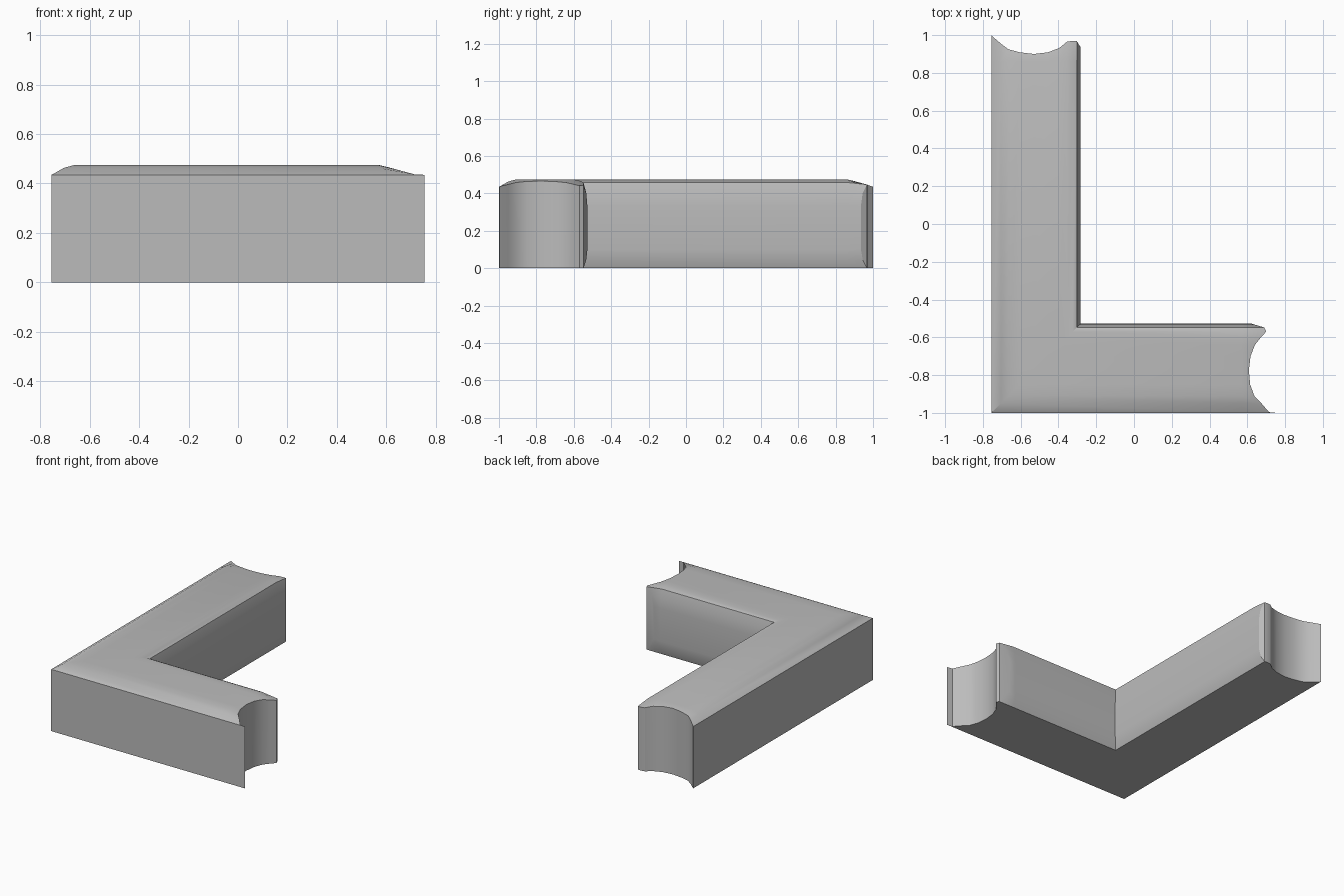
import bpy, bmesh, math

cube = bpy.data.objects.get("Cube")
if cube:
    bpy.data.objects.remove(cube, do_unlink=True)

grey = bpy.data.materials.new("plain_grey")
grey.use_nodes = True
colour = (0.5, 0.5, 0.5, 1)
grey.diffuse_color = colour
grey.node_tree.nodes["Principled BSDF"].inputs["Base Color"].default_value = colour

OUT_X, OUT_Y = -0.755, -1.0

# Top of the section: distance from the outer wall, height
TOP = [(0, .435), (.004, .437), (.05, .463), (.09, .474), (.15, .475), (.225, .475),
       (.30, .475), (.36, .475), (.40, .474), (.43, .468), (.452, .458)]
# Inner wall, from the top edge down to the floor
WALL = [(.467, .40), (.473, .33), (.473, .10), (.466, .04), (.452, 0)]
# Hollow end line of each arm, one value per top point, then the inner wall
END_X = [.755, .715, .675, .637, .615, .608, .617, .64, .672, .70, .69]
END_Y = [1.0, .995, .955, .925, .909, .90, .909, .932, .965, .97, .968]
SECTION = TOP + WALL
BOTTOM = [(t, 0) for t, z in reversed(TOP[:-1])]
RING = SECTION + BOTTOM


def along(ends, t, wall_end):
    """End position of an arm at distance t from its outer wall."""
    for (a, _), (b, _), p, q in zip(TOP, TOP[1:], ends, ends[1:]):
        if t <= b:
            return p + (q - p) * (t - a) / (b - a)
    k = (t - TOP[-1][0]) / (.473 - TOP[-1][0])
    return ends[-1] + (wall_end - ends[-1]) * k


def arm_rings(ends, wall_end, flat_end, place):
    """Rings from the end of an arm back to its level part."""
    end, level = [], []
    for t, z in RING:
        a = along(ends, t, wall_end)
        drop = max(0, a - flat_end) * .27
        end.append(place(a, t, min(z, max(.435, .476 - drop))))
        level.append(place(flat_end, t, z))
    return end, level


x_end, x_level = arm_rings(END_X, .62, .57, lambda a, t, z: (a, OUT_Y + t, z))
y_end, y_level = arm_rings(END_Y, .935, .86, lambda a, t, z: (OUT_X + t, a, z))
mitre = [(OUT_X + t, OUT_Y + t, z) for t, z in RING]

# Loft the arms through the mitred corner
bm = bmesh.new()
rings = [[bm.verts.new(p) for p in ring]
         for ring in (x_end, x_level, mitre, y_level, y_end)]
n = len(RING)
for r, s in zip(rings, rings[1:]):
    for i in range(n):
        j = (i + 1) % n
        bm.faces.new((r[i], r[j], s[j], s[i]))

# Close the hollow ends with upright strips
last = len(TOP) - 1
floor = len(SECTION) - 1
for ring in (rings[0], rings[-1]):
    for i in range(last):
        low = (floor + last - i) % n
        bm.faces.new((ring[i], ring[i + 1], ring[low - 1], ring[low]))
    bm.faces.new(ring[last:floor + 1])
bmesh.ops.recalc_face_normals(bm, faces=bm.faces)

mesh = bpy.data.meshes.new("corner_block")
bm.to_mesh(mesh)
bm.free()
mesh.materials.append(grey)
block = bpy.data.objects.new("corner_block", mesh)
bpy.context.collection.objects.link(block)
bpy.ops.object.select_all(action="DESELECT")
block.select_set(True)
bpy.context.view_layer.objects.active = block
bpy.ops.object.shade_smooth_by_angle(angle=math.radians(28))
